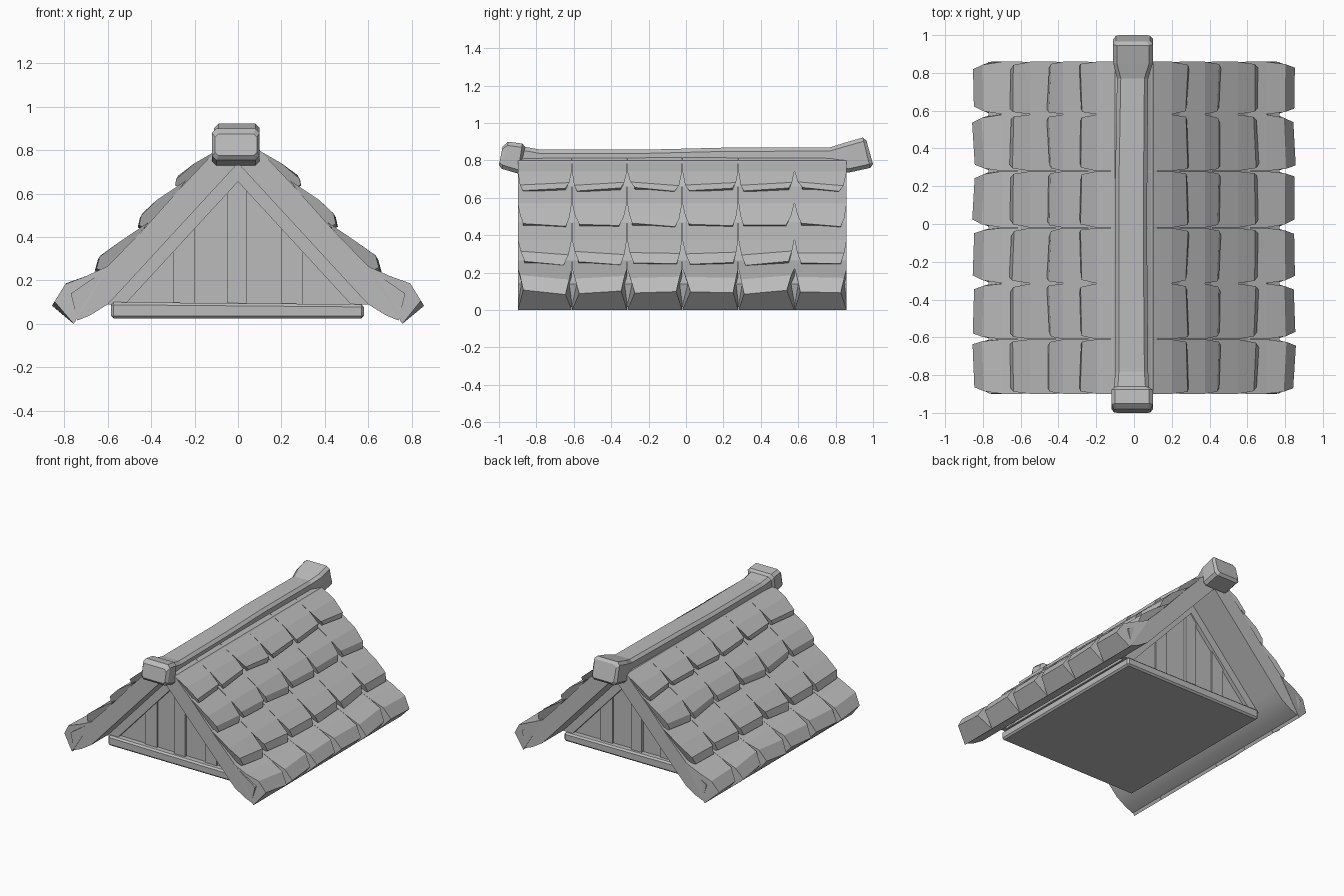
import bpy, bmesh, math, random

random.seed(4)
cube = bpy.data.objects.get("Cube")
if cube:
    bpy.data.objects.remove(cube)

grey = bpy.data.materials.new("stone_grey")
grey.use_nodes = True
tone = (0.5, 0.5, 0.5, 1)
grey.diffuse_color = tone
grey.node_tree.nodes["Principled BSDF"].inputs["Base Color"].default_value = tone


def loft(bm, rings):
    """Skin a closed solid through equal-length rings of points."""
    rows = [[bm.verts.new(p) for p in ring] for ring in rings]
    n = len(rows[0])
    for a, b in zip(rows, rows[1:]):
        for i in range(n):
            bm.faces.new((a[i], a[(i + 1) % n], b[(i + 1) % n], b[i]))
    bm.faces.new(rows[0][::-1])
    bm.faces.new(rows[-1])


def finish(name, bm, bevel=0.0, smooth=False):
    bmesh.ops.recalc_face_normals(bm, faces=bm.faces)
    mesh = bpy.data.meshes.new(name)
    bm.to_mesh(mesh)
    bm.free()
    mesh.materials.append(grey)
    obj = bpy.data.objects.new(name, mesh)
    bpy.context.collection.objects.link(obj)
    if bevel:
        mod = obj.modifiers.new("edge_bevel", "BEVEL")
        mod.width = bevel
        mod.segments = 1
    if smooth:
        bpy.ops.object.select_all(action="DESELECT")
        obj.select_set(True)
        bpy.context.view_layer.objects.active = obj
        bpy.ops.object.shade_smooth_by_angle(angle=math.radians(35))
    return obj


def prism(bm, outline, y0, y1):
    loft(bm, [[(x, y, z) for x, z in outline] for y in (y0, y1)])


FRONT, BACK = -0.90, 0.86
SLAB = [(0, 0.82), (0.10, 0.80), (0.27, 0.62), (0.44, 0.43), (0.63, 0.235), (0.77, 0.14),
        (0.74, 0.015), (0.68, 0.04), (0.60, 0.09), (0.55, 0.143), (0, 0.74)]
# Each course: top, crown, lip, lower lip, underside
COURSES = [
    [(0.06, 0.82), (0.20, 0.74), (0.28, 0.675), (0.285, 0.645), (0.24, 0.625)],
    [(0.24, 0.66), (0.375, 0.57), (0.445, 0.50), (0.455, 0.455), (0.41, 0.435)],
    [(0.41, 0.47), (0.55, 0.375), (0.64, 0.305), (0.655, 0.25), (0.60, 0.235)],
    [(0.59, 0.27), (0.70, 0.22), (0.80, 0.175), (0.85, 0.095), (0.757, 0.0)],
]
JOINTS = [FRONT, -0.61, -0.315, -0.02, 0.28, 0.58, BACK]

for side, label in ((1, "left"), (-1, "right")):
    # Sloping slab with flared eave
    bm = bmesh.new()
    prism(bm, [(side * x, z) for x, z in SLAB], FRONT + 0.003, BACK - 0.003)
    finish(label + "_roof_slab", bm, smooth=True)

    # Overlapping tiles whose lower corners are pinched
    for row, course in enumerate(COURSES):
        bm = bmesh.new()
        eave = row == len(COURSES) - 1
        for y0, y1 in zip(JOINTS, JOINTS[1:]):
            tilt = random.uniform(-0.012, 0.012)
            rings = []
            for y, inward in ((y0, 1), (y1, -1)):
                pinch = inward * random.uniform(0.025, 0.045)
                lift = inward * tilt
                ring = []
                for i, (x, z) in enumerate(course):
                    pinched = i == 3 or (i == 4 and not eave)
                    dy = pinch if pinched else (0.4 * pinch if i == 2 else 0)
                    dz = lift if i in (2, 3) else 0
                    ring.append((side * (x - dz * 0.6), y + dy + inward * 0.001, z + dz))
                rings.append(ring)
            loft(bm, rings)
        finish(f"{label}_tile_course_{row + 1}", bm)

# Floor plate under the gables
bm = bmesh.new()
prism(bm, [(-0.585, 0.025), (0.58, 0.025), (0.58, 0.09), (-0.585, 0.10)], -0.72, 0.63)
finish("base_plate", bm, bevel=0.012)

# Solid attic core forming both gable walls
WALL_FRONT, WALL_BACK = -0.67, 0.58
bm = bmesh.new()
prism(bm, [(-0.58, 0.09), (0.58, 0.09), (0, 0.74)], WALL_FRONT, WALL_BACK)
finish("gable_core", bm)


def slope(x):
    return 0.74 - 1.08 * abs(x)


# Gable boards and the sloping trim that frames them
for label, wall, out in (("front", WALL_FRONT, -1), ("back", WALL_BACK, 1)):
    bm = bmesh.new()
    for left, right, depth in ((-0.30, -0.20, 0.012), (-0.05, 0.04, 0.02), (0.20, 0.30, 0.012)):
        outline = [(left, 0.09), (right, 0.09), (right, slope(right) - 0.02),
                   (left, slope(left) - 0.02)]
        prism(bm, outline, wall - out * 0.01, wall + out * depth)
    finish(label + "_gable_boards", bm)

    bm = bmesh.new()
    for side in (-1, 1):
        outline = [(0, 0.745), (side * 0.605, 0.09), (side * 0.52, 0.09), (0, 0.655)]
        prism(bm, outline, wall - out * 0.01, wall + out * 0.03)
    finish(label + "_gable_trim", bm)


def ridge_ring(y_low, y_high, x0, x1, z0, z1, cut):
    """Chamfered upright section that may lean along the ridge."""
    outline = [(x0 + cut, z0), (x1 - cut, z0), (x1, z0 + cut), (x1, z1 - cut),
               (x1 - cut, z1), (x0 + cut, z1), (x0, z1 - cut), (x0, z0 + cut)]
    return [(x, y_low + (y_high - y_low) * (z - z0) / (z1 - z0), z) for x, z in outline]


# Ridge beam with raised, leaning end caps
bm = bmesh.new()
loft(bm, [
    ridge_ring(-1.0, -0.98, -0.105, 0.088, 0.775, 0.875, 0.015),
    ridge_ring(-0.985, -0.95, -0.12, 0.10, 0.755, 0.90, 0.02),
    ridge_ring(-0.90, -0.875, -0.12, 0.10, 0.73, 0.89, 0.02),
    ridge_ring(-0.89, -0.86, -0.105, 0.08, 0.74, 0.872, 0.02),
    ridge_ring(-0.80, -0.78, -0.10, 0.075, 0.75, 0.858, 0.02),
    ridge_ring(-0.2, -0.2, -0.10, 0.07, 0.75, 0.858, 0.02),
    ridge_ring(0.2, 0.2, -0.10, 0.07, 0.75, 0.868, 0.02),
    ridge_ring(0.77, 0.77, -0.09, 0.075, 0.75, 0.87, 0.02),
    ridge_ring(0.87, 0.85, -0.11, 0.10, 0.735, 0.895, 0.02),
    ridge_ring(0.985, 0.945, -0.11, 0.10, 0.76, 0.922, 0.02),
    ridge_ring(1.0, 0.965, -0.095, 0.085, 0.78, 0.905, 0.015),
])
finish("ridge_beam", bm)
